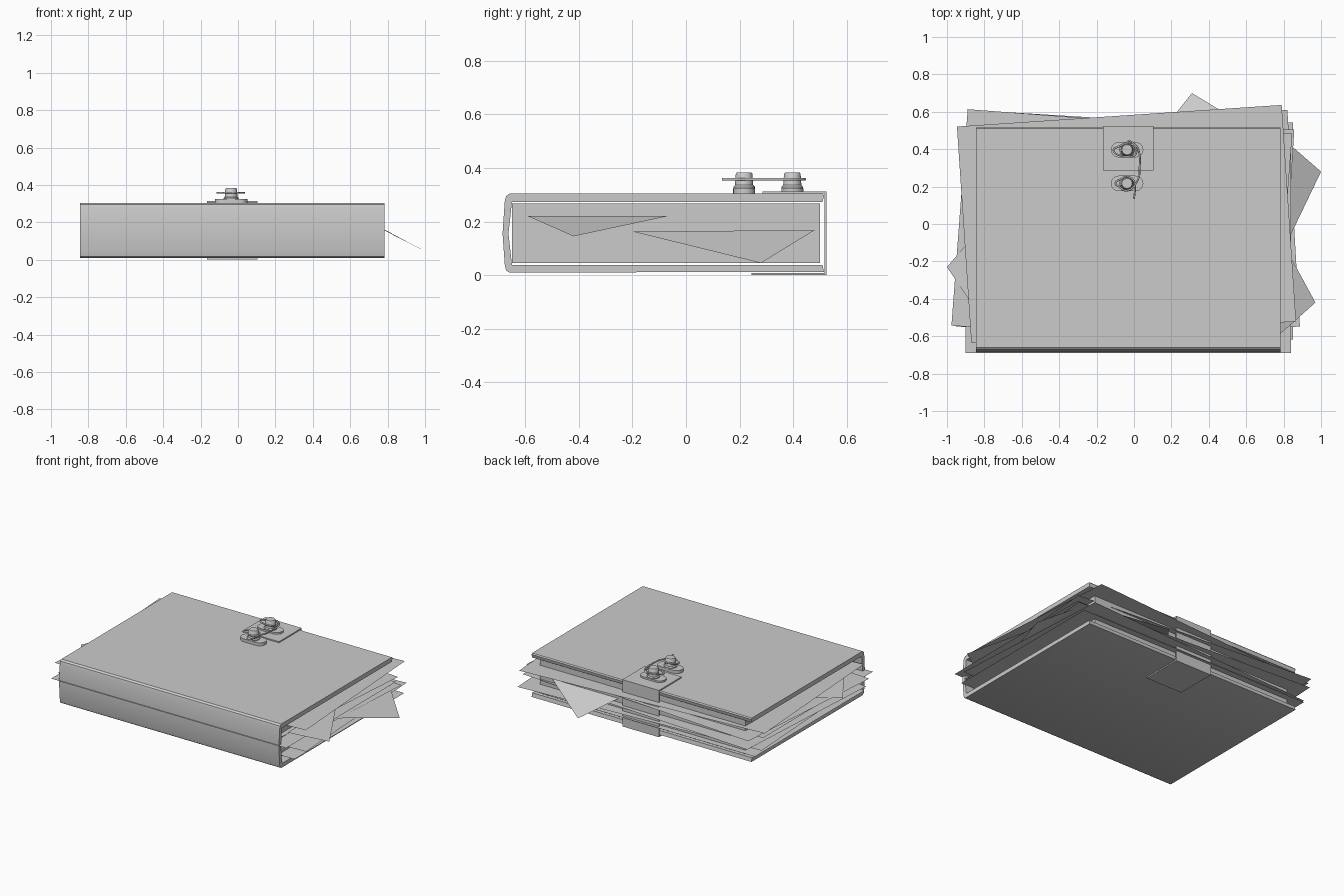
import bpy, bmesh
from math import radians, cos, sin, pi

if "Cube" in bpy.data.objects:
    bpy.data.objects.remove(bpy.data.objects["Cube"])


def mesh_object(name, verts, faces, smooth=True):
    me = bpy.data.meshes.new(name)
    me.from_pydata(verts, [], faces)
    bm = bmesh.new()
    bm.from_mesh(me)
    bmesh.ops.recalc_face_normals(bm, faces=bm.faces)
    bm.to_mesh(me)
    bm.free()
    ob = bpy.data.objects.new(name, me)
    bpy.context.collection.objects.link(ob)
    if smooth:
        bpy.ops.object.select_all(action='DESELECT')
        bpy.context.view_layer.objects.active = ob
        ob.select_set(True)
        bpy.ops.object.shade_smooth_by_angle(angle=radians(35))
    return ob


def extrude(name, pts, a, b, axis):
    # closed prism from a 2D outline, along x or z
    def put(p, t):
        return (t, *p) if axis == 'x' else (*p, t)
    n = len(pts)
    verts = [put(p, a) for p in pts] + [put(p, b) for p in pts]
    faces = [(i, (i + 1) % n, n + (i + 1) % n, n + i) for i in range(n)]
    faces += [tuple(range(n)), tuple(range(n, 2 * n))]
    return mesh_object(name, verts, faces)


def wrap_profile(outer, inner):
    return outer + inner[::-1]


# leather cover: C-shaped section with bulging spine
outer = [(0.515, 0.012), (-0.66, 0.01), (-0.672, 0.018), (-0.677, 0.04), (-0.685, 0.155),
         (-0.677, 0.275), (-0.672, 0.295), (-0.66, 0.304), (0.51, 0.304), (0.516, 0.297)]
inner = [(0.51, 0.038), (-0.65, 0.038), (-0.663, 0.155), (-0.65, 0.274), (0.51, 0.274)]
extrude("book_cover", wrap_profile(outer, inner), -0.845, 0.782, 'x')

# page block inside the cover
extrude("page_block", [(-0.65, 0.045), (0.5, 0.045), (0.5, 0.268), (-0.65, 0.268)],
        -0.79, 0.73, 'x')

# loose sheets: centre x, y, z, angle
sheets = [(-0.02, -0.037, 0.07, 0.0), (-0.015, -0.019, 0.105, 3.3),
          (-0.047, -0.022, 0.14, -3.5), (-0.03, -0.11, 0.17, 0.0),
          (-0.065, -0.03, 0.2, -4.3), (-0.04, 0.0, 0.232, 3.8)]
for i, (cx, cy, z, ang) in enumerate(sheets):
    c, s = cos(radians(ang)), sin(radians(ang))
    hw, hh = 0.87, 0.58
    quad = [(-hw, -hh), (hw, -hh), (hw, hh), (-hw, hh)]
    mesh_object(f"loose_sheet_{i + 1}",
                [(cx + x * c - y * s, cy + x * s + y * c, z) for x, y in quad],
                [(0, 1, 2, 3)], False)

# drooping note corners that stick out between the sheets
notes = [[(1.0, 0.28, 0.045), (0.77, 0.48, 0.168), (0.77, -0.2, 0.163)],
         [(0.97, -0.42, 0.145), (0.78, -0.07, 0.22), (0.78, -0.59, 0.22)],
         [(0.31, 0.7, 0.065), (0.64, 0.5, 0.165), (0.15, 0.5, 0.165)],
         [(-1.0, -0.23, 0.195), (-0.82, -0.02, 0.228), (-0.82, -0.5, 0.228)]]
for i, tri in enumerate(notes):
    mesh_object(f"note_corner_{i + 1}", tri, [(0, 1, 2)], False)

# closing strap wrapped round the fore-edge
outer = [(0.285, 0.313), (0.525, 0.313), (0.525, 0.0), (0.245, 0.0)]
inner = [(0.285, 0.305), (0.517, 0.305), (0.517, 0.008), (0.245, 0.008)]
extrude("closing_strap", wrap_profile(outer, inner), -0.167, 0.104, 'x')


def lathe(name, cx, cy, profile, n=24):
    verts = [(cx + r * cos(2 * pi * i / n), cy + r * sin(2 * pi * i / n), z)
             for r, z in profile for i in range(n)]
    faces = [(k * n + i, k * n + (i + 1) % n, (k + 1) * n + (i + 1) % n, (k + 1) * n + i)
             for k in range(len(profile) - 1) for i in range(n)]
    faces += [tuple(range(n)), tuple(range(len(verts) - n, len(verts)))]
    return mesh_object(name, verts, faces)


# two posts on rounded oblong plates
PX = -0.037
for tag, py in (("upper", 0.397), ("lower", 0.217)):
    pill = [(PX + side * 0.046 + 0.041 * cos(a), py + 0.041 * sin(a))
            for side, start in ((1, -pi / 2), (-1, pi / 2))
            for a in [start + pi * k / 10 for k in range(11)]]
    extrude(f"{tag}_plate", pill, 0.304, 0.324, 'z')
    lathe(f"{tag}_post", PX, py,
          [(0.04, 0.322), (0.04, 0.33), (0.034, 0.336), (0.031, 0.378), (0.027, 0.384)])

# cord wound round both posts with a loose tail
path = [(-0.037, 0.435), (-0.08, 0.415), (-0.11, 0.395), (-0.07, 0.365), (-0.03, 0.36),
        (0.01, 0.375), (0.0, 0.42), (-0.037, 0.437), (0.01, 0.42), (0.028, 0.38),
        (0.03, 0.3), (0.022, 0.24), (-0.037, 0.178), (-0.08, 0.2), (-0.1, 0.217),
        (-0.07, 0.24), (-0.037, 0.253), (0.0, 0.23), (0.005, 0.19), (0.0, 0.135)]
cu = bpy.data.curves.new("wound_cord", 'CURVE')
cu.dimensions = '3D'
cu.bevel_depth = 0.005
cu.bevel_resolution = 2
cu.resolution_u = 4
cu.use_fill_caps = True
sp = cu.splines.new('BEZIER')
sp.bezier_points.add(len(path) - 1)
for bp, (x, y) in zip(sp.bezier_points, path):
    bp.co = (x, y, 0.358)
    bp.handle_left_type = bp.handle_right_type = 'AUTO'
bpy.context.collection.objects.link(bpy.data.objects.new("wound_cord", cu))
